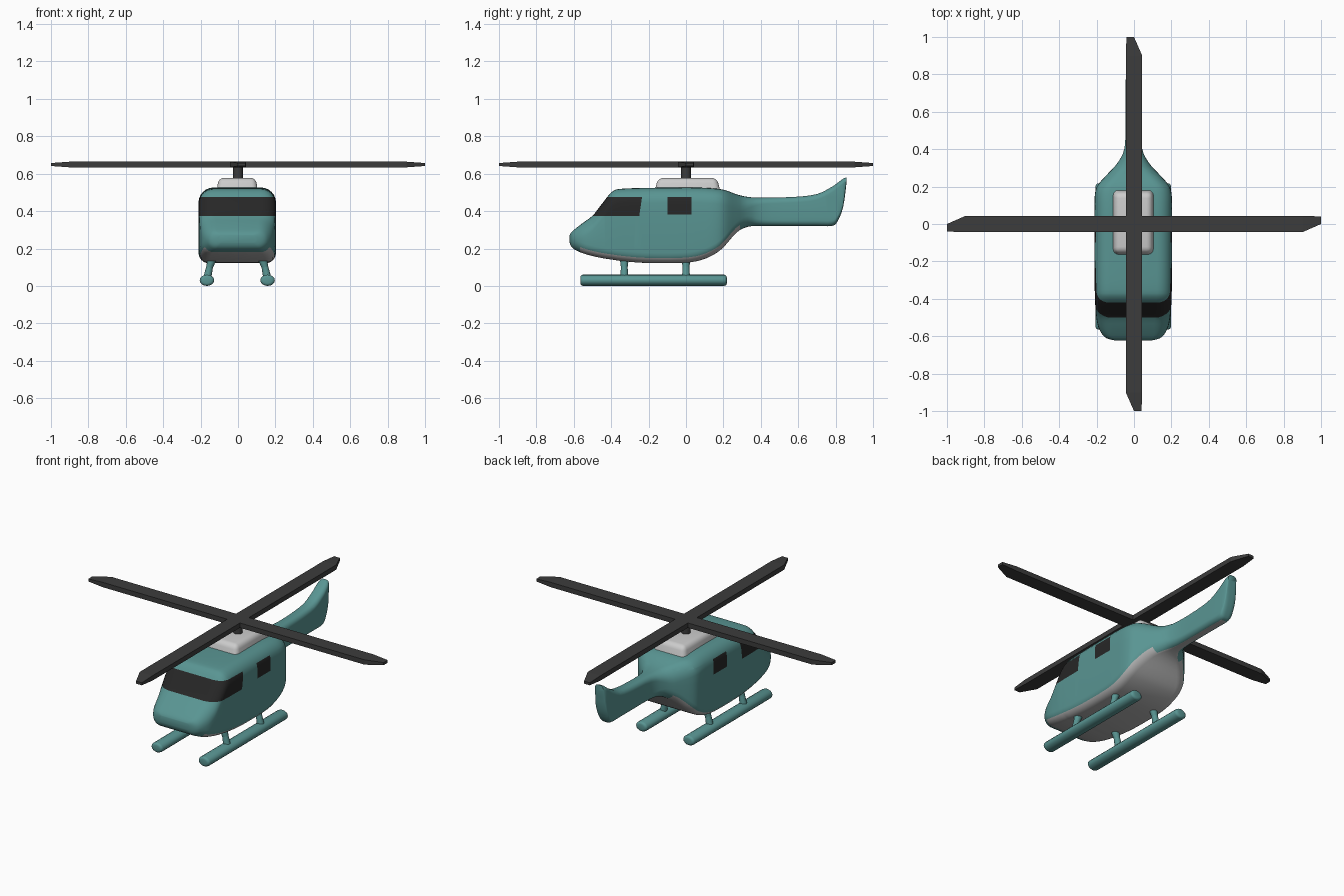
import bpy, bmesh
from math import sin, cos, pi, radians
from mathutils import Vector, Matrix

if "Cube" in bpy.data.objects:
    bpy.data.objects.remove(bpy.data.objects["Cube"])

CX = -0.004  # centre line of body and skids


def material(name, rgb):
    m = bpy.data.materials.new(name)
    m.diffuse_color = (*rgb, 1)
    m.use_nodes = True
    m.node_tree.nodes["Principled BSDF"].inputs["Base Color"].default_value = m.diffuse_color
    return m


TEAL = material("teal", (0.10, 0.30, 0.29))
GREY = material("belly_grey", (0.45, 0.45, 0.45))
DARK = material("glass_dark", (0.02, 0.02, 0.02))
ROTOR = material("rotor_dark", (0.045, 0.045, 0.045))
PALE = material("pale_grey", (0.75, 0.75, 0.75))


def finish(bm, name, mats, angle=None):
    bmesh.ops.recalc_face_normals(bm, faces=bm.faces[:])
    me = bpy.data.meshes.new(name)
    bm.to_mesh(me)
    bm.free()
    ob = bpy.data.objects.new(name, me)
    bpy.context.collection.objects.link(ob)
    for m in mats:
        me.materials.append(m)
    if angle:
        bpy.ops.object.select_all(action='DESELECT')
        ob.select_set(True)
        bpy.context.view_layer.objects.active = ob
        bpy.ops.object.shade_smooth_by_angle(angle=radians(angle))
    return ob


# Fuselage stations: y, bottom z, top z, half width
stations = [
    (-0.622, 0.232, 0.272, 0.10), (-0.614, 0.212, 0.285, 0.135),
    (-0.595, 0.194, 0.303, 0.162), (-0.55, 0.174, 0.338, 0.187),
    (-0.50, 0.160, 0.375, 0.197), (-0.46, 0.151, 0.425, 0.201),
    (-0.42, 0.144, 0.477, 0.204), (-0.39, 0.140, 0.507, 0.205),
    (-0.35, 0.134, 0.519, 0.206), (-0.22, 0.123, 0.524, 0.207),
    (-0.02, 0.123, 0.526, 0.207), (0.08, 0.138, 0.525, 0.207),
    (0.16, 0.174, 0.520, 0.205), (0.21, 0.217, 0.512, 0.188),
    (0.27, 0.285, 0.490, 0.135), (0.33, 0.316, 0.476, 0.082),
    (0.41, 0.320, 0.472, 0.046), (0.58, 0.320, 0.476, 0.041),
    (0.70, 0.320, 0.491, 0.041), (0.78, 0.321, 0.530, 0.040),
    (0.81, 0.345, 0.551, 0.039), (0.84, 0.420, 0.573, 0.036),
    (0.857, 0.54, 0.579, 0.028)]
STEPS, SEG = 3, 6


def spline(p0, p1, p2, p3, t):
    return [0.5 * (2 * b + (c - a) * t + (2 * a - 5 * b + 4 * c - d) * t * t
                   + (3 * b - a - 3 * c + d) * t ** 3)
            for a, b, c, d in zip(p0, p1, p2, p3)]


def section(y, zb, zt, hw):
    # Rounded rectangle, counter-clockwise from the lower right corner
    pts = []
    for q, (sx, top) in enumerate([(1, 0), (1, 1), (-1, 1), (-1, 0)]):
        r = min(0.08 if top else 0.055, 0.75 * hw, 0.47 * (zt - zb))
        for i in range(SEG + 1):
            a = -pi / 2 + (q + i / SEG) * pi / 2
            pts.append(Vector((CX + sx * (hw - r) + r * cos(a), y,
                               (zt - r if top else zb + r) + r * sin(a))))
    return pts


fine = []
for i in range(len(stations) - 1):
    quad = [stations[max(0, min(len(stations) - 1, i + k))] for k in (-1, 0, 1, 2)]
    fine += [spline(*quad, s / STEPS) for s in range(STEPS)]
fine.append(stations[-1])

# Fuselage with tail boom and fin
bm = bmesh.new()
rings = [[bm.verts.new(p) for p in section(*s)] for s in fine]
n = len(rings[0])
for k, (ra, rb) in enumerate(zip(rings, rings[1:])):
    y = fine[k][0]
    wrap = 4 if y < 0.28 else 1
    for j in range(n):
        f = bm.faces.new((ra[j], ra[(j + 1) % n], rb[(j + 1) % n], rb[j]))
        low = j < wrap or j >= n - 1 - wrap
        f.material_index = 1 if low and -0.57 < y < 0.77 else 0
bm.faces.new(rings[0])
bm.faces.new(rings[-1])

# Windows are cut into the skin
slant = Vector((0, 1, -0.15)).normalized()
cuts = [((0, 0, z), (0, 0, 1)) for z in (0.374, 0.383, 0.476)]
cuts += [((0, y, 0), (0, 1, 0)) for y in (-0.10, 0.03)]
cuts += [((0, -0.25, 0.374), slant)]
for co, no in cuts:
    bmesh.ops.bisect_plane(bm, geom=bm.verts[:] + bm.edges[:] + bm.faces[:],
                           plane_co=co, plane_no=no, dist=1e-5)
for f in bm.faces:
    c = f.calc_center_median()
    shield = 0.374 < c.z < 0.476 and c.y < -0.25 + 0.15 * (c.z - 0.374)
    side = 0.383 < c.z < 0.476 and -0.10 < c.y < 0.03
    if shield or side:
        f.material_index = 2
finish(bm, "fuselage", [TEAL, GREY, DARK], 50)

# Engine cover on the roof
bm = bmesh.new()
bmesh.ops.create_cube(bm, size=1)
for v in bm.verts:
    k = 0.90 if v.co.z > 0 else 1
    v.co = (CX + v.co.x * 0.22 * k, 0.008 + v.co.y * 0.35 * k, 0.5425 + v.co.z * 0.07)
bmesh.ops.bevel(bm, geom=[e for e in bm.edges if max(v.co.z for v in e.verts) > 0.55],
                offset=0.028, segments=4, profile=0.5, affect='EDGES')
finish(bm, "engine_cover", [PALE], 50)


def tube(bm, a, b, r1, r2, sides=16):
    a, b = Vector(a), Vector(b)
    rot = (b - a).to_track_quat('Z', 'Y').to_matrix().to_4x4()
    return bmesh.ops.create_cone(bm, cap_ends=True, segments=sides, radius1=r1, radius2=r2,
                                 depth=(b - a).length,
                                 matrix=Matrix.Translation((a + b) / 2) @ rot)


# Rotor mast
bm = bmesh.new()
tube(bm, (0, 0, 0.56), (0, 0, 0.66), 0.026, 0.026)
finish(bm, "rotor_mast", [ROTOR], 40)

# Four rotor blades with clipped, thinner tips
outline = [(0, 0.044), (0.9, 0.044), (1, 0.040), (1, 0.0), (0.9, -0.044), (0, -0.044)]
for i in range(4):
    bm = bmesh.new()
    turn = Matrix.Rotation(i * pi / 2, 4, 'Z')
    layers = []
    for s in (-1, 1):
        layers.append([bm.verts.new(turn @ Vector((x, y, 0.649 + s * (0.008 if x > 0.95 else 0.015))))
                       for x, y in outline])
    lo, hi = layers
    for k in range(6):
        m = (k + 1) % 6
        bm.faces.new((lo[k], lo[m], hi[m], hi[k]))
    for l in layers:  # flat blade and sloped tip
        bm.faces.new((l[0], l[1], l[4], l[5]))
        bm.faces.new((l[1], l[2], l[3], l[4]))
    finish(bm, "rotor_blade_%d" % (i + 1), [ROTOR])

# Landing skids and their struts
for side, sx in (("left", -1), ("right", 1)):
    bm = bmesh.new()
    x = CX + sx * 0.162
    tube(bm, (x, -0.565, 0.03), (x, 0.218, 0.03), 0.03, 0.03)
    caps = [e for e in bm.edges if abs(e.verts[0].co.y - e.verts[1].co.y) < 1e-4]
    bmesh.ops.bevel(bm, geom=caps, offset=0.014, segments=3, profile=0.5, affect='EDGES')
    for v in bm.verts:  # slightly wide oval
        v.co.x = x + (v.co.x - x) * 1.3
    finish(bm, side + "_skid", [TEAL], 50)
    for end, y in (("front", -0.33), ("rear", 0.0)):
        bm = bmesh.new()
        foot, mid, top = (x, y, 0.035), (CX + sx * 0.148, y, 0.10), (CX + sx * 0.13, y, 0.16)
        tube(bm, foot, mid, 0.022, 0.018)
        tube(bm, mid, top, 0.018, 0.026)
        bmesh.ops.remove_doubles(bm, verts=bm.verts[:], dist=0.002)
        finish(bm, "%s_%s_strut" % (end, side), [TEAL], 50)
